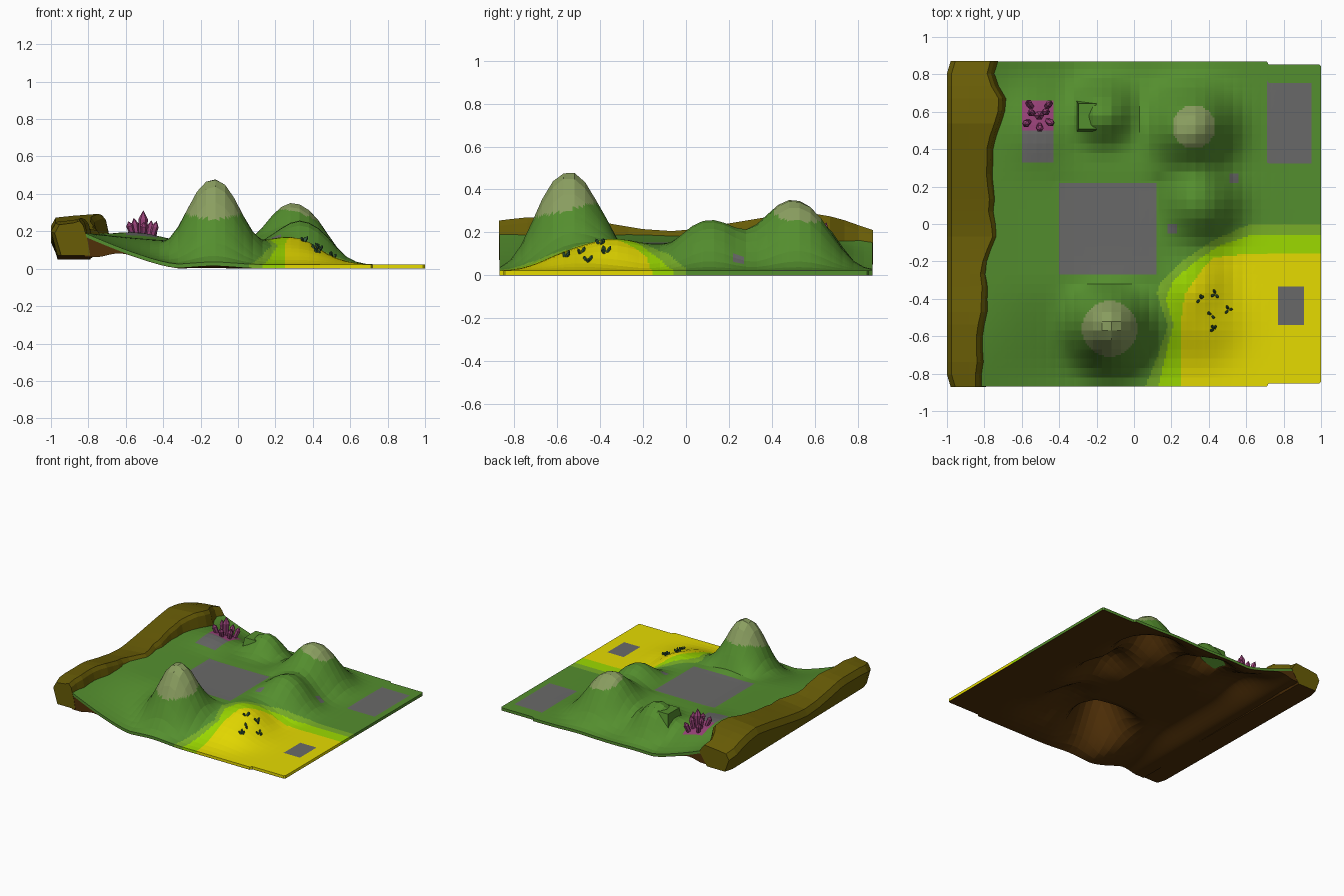
import bpy, bmesh, math, random
from mathutils import Vector, Matrix

if "Cube" in bpy.data.objects:
    bpy.data.objects.remove(bpy.data.objects["Cube"])
random.seed(4)

def lin(c):
    c /= 255
    return c / 12.92 if c < 0.04 else ((c + 0.055) / 1.055) ** 2.4

COLS = {"grass": (84, 142, 46), "hilltop": (138, 158, 96), "mid_green": (120, 174, 40),
        "lime": (156, 218, 0), "yellow": (230, 219, 0), "grey": (105, 105, 104),
        "purple": (152, 66, 120), "olive": (104, 92, 6), "brown": (80, 48, 8),
        "dark_teal": (52, 92, 60)}
NAMES = list(COLS)
MATS = []
for n, c in COLS.items():
    m = bpy.data.materials.new(n)
    m.diffuse_color = (*[lin(v) for v in c], 1)
    m.use_nodes = True
    m.node_tree.nodes["Principled BSDF"].inputs["Base Color"].default_value = m.diffuse_color
    MATS.append(m)

def make(name, bm, mats=None):
    bmesh.ops.recalc_face_normals(bm, faces=bm.faces)
    me = bpy.data.meshes.new(name)
    bm.to_mesh(me)
    bm.free()
    for m in (mats or MATS):
        me.materials.append(m)
    ob = bpy.data.objects.new(name, me)
    bpy.context.collection.objects.link(ob)
    return ob

def sstep(a, b, v):
    t = min(1, max(0, (v - a) / (b - a)))
    return t * t * (3 - 2 * t)

def interp(pts, v):
    for (a, p), (b, q) in zip(pts, pts[1:]):
        if v <= b:
            return p + (q - p) * max(0, (v - a) / (b - a))
    return pts[-1][1]

# hills: x, y, height, radius
HILLS = [(-.13, -.565, .392, .185), (.32, .52, .277, .2), (.38, .11, .172, .175),
         (-.16, .6, .19, .15), (.34, -.29, .045, .15), (.37, -.5, .055, .2),
         (-.5, .55, .062, .2)]

def raw(x, y):
    left = min(1, max(0, (-.32 - x) / .5)) ** 1.3
    mid = .74 * (1 - sstep(.12, .58, x)) * sstep(.86, .27, abs(y))
    z = .022 + .17 * (1 - (1 - left) * (1 - mid))
    hills = sum(a * math.exp(-(math.hypot(x - cx, y - cy) / r) ** 2.4)
                for cx, cy, a, r in HILLS)
    # keep the central yard flat
    yard = sstep(.05, 0, max(-.42 - x, x - .14, -.3 - y, y - .22))
    return z + hills * (1 - .85 * yard)

X0, Y0, D, K, NX, NY = -.82, -.87, .01, 5, 182, 174
coarse = [[raw(X0 + i * D * K, Y0 + j * D * K) for j in range(NY // K + 2)]
          for i in range(NX // K + 2)]

def height(x, y):
    u, v = max(0, (x - X0) / (D * K)), max(0, (y - Y0) / (D * K))
    i, j = min(int(u), NX // K), min(int(v), NY // K)
    u, v = u - i, v - j
    return ((coarse[i][j] * (1 - v) + coarse[i][j + 1] * v) * (1 - u)
            + (coarse[i + 1][j] * (1 - v) + coarse[i + 1][j + 1] * v) * u)

# painted regions
RECTS = [(-.6, -.43, .5, .66, "purple"), (-.6, -.43, .33, .5, "grey"),
         (-.4, .12, -.27, .22, "grey"), (.71, .955, .335, .775, "grey"),
         (.77, .91, -.55, -.335, "grey"), (.18, .23, -.05, 0, "grey"),
         (.51, .56, .22, .27, "grey")]
BANDS = [("yellow", [(-.87, .25), (-.57, .245), (-.38, .27), (-.235, .37), (-.18, .42),
                     (-.16, .6)]),
         ("lime", [(-.87, .13), (-.66, .18), (-.54, .21), (-.4, .17), (-.3, .21),
                   (-.2, .33), (-.12, .45), (-.06, .62)]),
         ("mid_green", [(-.87, .06), (-.67, .14), (-.54, .18), (-.37, .12), (-.3, .15),
                        (-.19, .27), (-.085, .43), (0, .62)])]

def colour(x, y):
    for a, b, c, d, n in RECTS:
        if a < x < b and c < y < d:
            return n
    if math.hypot(x + .13, y + .56) < .148 or math.hypot(x - .32, y - .52) < .115:
        return "hilltop"
    for n, pts in BANDS:
        if y < pts[-1][0] and x > interp(pts, y):
            return n
    return "grass"

# terrain shell: coloured top, brown hollow underside
bm = bmesh.new()
top, rim, bot = {}, {}, {}
for i in range(NX + 1):
    for j in range(NY + 1):
        x, y = X0 + i * D, Y0 + j * D
        h = height(x, y)
        thick = .022 + max(0, h - .085) * sstep(-.55, -.75, x)
        yy = y * (.98 if x > .72 else 1)
        xx = x - .01 if (i == NX and j in (0, NY)) else x
        top[i, j] = bm.verts.new((xx, yy, h))
        bot[i, j] = bm.verts.new((xx, yy, max(0, h - thick)))
        if i in (0, NX) or j in (0, NY):
            rim[i, j] = bm.verts.new((xx, yy, max(h - .02, h - thick * .9)))

def face(vs, n):
    bm.faces.new(vs).material_index = NAMES.index(n)

for i in range(NX):
    for j in range(NY):
        q = [(i, j), (i + 1, j), (i + 1, j + 1), (i, j + 1)]
        c = colour(X0 + (i + .5) * D, Y0 + (j + .5) * D)
        face([top[k] for k in q], c)
        face([bot[k] for k in q[::-1]], "brown")
        for e, f, on in ((q[0], q[1], j == 0), (q[2], q[3], j == NY - 1),
                         (q[3], q[0], i == 0), (q[1], q[2], i == NX - 1)):
            if on:
                face([top[e], rim[e], rim[f], top[f]], c)
                face([rim[e], bot[e], bot[f], rim[f]], "brown")
make("terrain", bm)

# rocky ridge along the left edge
TOP = [(-.87, .25), (-.75, .265), (-.5, .265), (-.35, .235), (-.2, .21), (-.05, .2),
       (.1, .22), (.4, .27), (.55, .29), (.7, .265), (.87, .205)]
EDGE = [(-.87, -.81), (-.5, -.8), (-.2, -.78), (-.05, -.71), (.1, -.75), (.3, -.77),
        (.5, -.73), (.65, -.69), (.75, -.75), (.87, -.74)]
bm = bmesh.new()
rings = []
N = 26
for k in range(N + 1):
    y = -.872 + 1.744 * k / N
    t = interp(TOP, y)
    e = interp(EDGE, y) + random.uniform(-.012, .012)
    o = .02 if k in (0, N) else 0
    low = .06 - .012 * y
    prof = [(-.965 + o, low), (-1 + o, t - .06), (-.975 + o, t - .015), (-.88, t - .005),
            (e - .03, t + .005), (e - .01, t - .02), (e + .012, .15), (-.79, low)]
    rings.append([bm.verts.new((x, y, z)) for x, z in prof])
for a, b in zip(rings, rings[1:]):
    for i in range(8):
        f = bm.faces.new((a[i], a[(i + 1) % 8], b[(i + 1) % 8], b[i]))
        f.material_index = 1 if i >= 6 else 0
bm.faces.new(rings[0])
bm.faces.new(rings[-1])
make("rock_ridge", bm, [MATS[NAMES.index("olive")], MATS[NAMES.index("brown")]])

# square outcrop on the small back hill
bm = bmesh.new()
for v in bmesh.ops.create_cube(bm, size=1)["verts"]:
    up = v.co.z > 0
    s = .85 if up else 1.05
    x, y = -.25 + v.co.x * .11 * s, .575 + v.co.y * .16 * s
    v.co = (x, y, .235 if up else height(x, y) - .012)
make("outcrop", bm, [MATS[0]])

def crystal(bm, base, direction, length, radius, sides=6):
    # faceted shaft with a pointed tip
    rot = Vector((0, 0, 1)).rotation_difference(Vector(direction)).to_matrix().to_4x4()
    M = Matrix.Translation(base) @ rot
    def ring(r, z):
        return [bm.verts.new(M @ Vector((r * math.cos(2 * math.pi * k / sides),
                                         r * math.sin(2 * math.pi * k / sides), z)))
                for k in range(sides)]
    a, b = ring(radius * .75, -.008), ring(radius, length * .65)
    tip = bm.verts.new(M @ Vector((0, 0, length)))
    bm.faces.new(a)
    for k in range(sides):
        n = (k + 1) % sides
        bm.faces.new((a[k], a[n], b[n], b[k]))
        bm.faces.new((b[k], b[n], tip))

# purple crystal cluster
bm = bmesh.new()
CX, CY = -.51, .58
crystal(bm, (CX, CY, height(CX, CY)), (.03, 0, 1), .14, .026)
for dx, dy, ln in ((-.04, .05, .09), (.045, .05, .08), (.05, -.03, .09), (.005, -.055, .07),
                   (-.055, -.035, .07), (.03, .015, .1), (-.03, .01, .1)):
    x, y = CX + dx, CY + dy
    crystal(bm, (x, y, height(x, y)), (dx * 6, dy * 6, 1), ln, .02)
make("purple_crystals", bm, [MATS[NAMES.index("purple")]])

# small dark shards on the yellow mound
bm = bmesh.new()
for x, y in ((.35, -.4), (.435, -.375), (.415, -.485), (.505, -.46), (.43, -.565)):
    for k in range(3):
        a = random.uniform(0, 6.28)
        px, py = x + .01 * math.cos(a), y + .01 * math.sin(a)
        crystal(bm, (px, py, height(px, py)), (.6 * math.cos(a), .6 * math.sin(a), 1),
                random.uniform(.02, .034), .008, 5)
make("dark_shards", bm, [MATS[NAMES.index("dark_teal")]])
